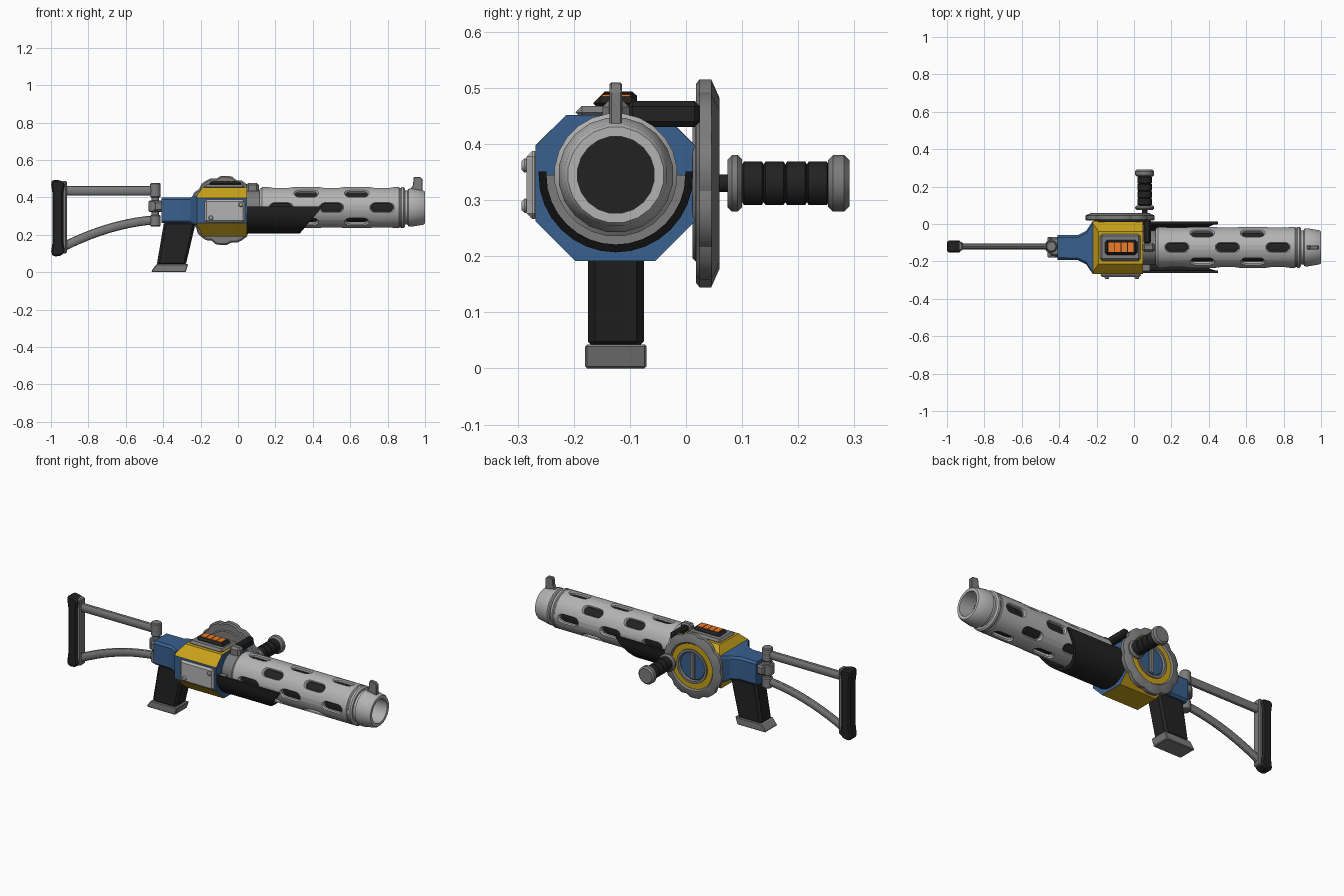
import bpy, bmesh
from math import sin, cos, pi, hypot
from mathutils import Vector

if "Cube" in bpy.data.objects:
    bpy.data.objects.remove(bpy.data.objects["Cube"])

YC, ZC = -0.125, 0.345          # bore axis


def mat(name, r, g, b):
    m = bpy.data.materials.new(name)
    m.diffuse_color = (r, g, b, 1)
    m.use_nodes = True
    m.node_tree.nodes["Principled BSDF"].inputs["Base Color"].default_value = m.diffuse_color
    return m


BLUE = mat("blue", 0.04, 0.115, 0.27)
YELLOW = mat("yellow", 0.58, 0.36, 0.01)
BLACK = mat("black", 0.016, 0.016, 0.016)
ORANGE = mat("orange", 0.87, 0.2, 0.02)
LIGHT = mat("light_grey", 0.45, 0.45, 0.45)
STEEL = mat("steel", 0.2, 0.2, 0.2)


def loft(name, groups, m=STEEL, wrap=False, bevel=0, smooth=True):
    """Skin one or more stacks of closed sections into one object."""
    bm = bmesh.new()
    for secs in groups:
        rings = [[bm.verts.new(p) for p in s] for s in secs]
        n = len(rings[0])
        pairs = list(zip(rings, rings[1:])) + ([(rings[-1], rings[0])] if wrap else [])
        for a, b in pairs:
            for i in range(n):
                j = (i + 1) % n
                bm.faces.new((a[i], a[j], b[j], b[i]))
        if not wrap:
            bm.faces.new(rings[0])
            bm.faces.new(rings[-1])
    bmesh.ops.remove_doubles(bm, verts=bm.verts, dist=1e-5)
    bmesh.ops.recalc_face_normals(bm, faces=bm.faces)
    me = bpy.data.meshes.new(name)
    bm.to_mesh(me)
    bm.free()
    ob = bpy.data.objects.new(name, me)
    bpy.context.collection.objects.link(ob)
    me.materials.append(m)
    if bevel:
        b = ob.modifiers.new("bevel", 'BEVEL')
        b.width, b.segments = bevel, 1
    if smooth:
        bpy.context.view_layer.objects.active = ob
        bpy.ops.object.select_all(action='DESELECT')
        ob.select_set(True)
        bpy.ops.object.shade_smooth_by_angle(angle=0.56)
    return ob


def prism(name, pts, axis, a, b, m=STEEL, bevel=0):
    f = {'x': lambda p, t: (t, p[0], p[1]), 'y': lambda p, t: (p[0], t, p[1]),
         'z': lambda p, t: (p[0], p[1], t)}[axis]
    return loft(name, [[[f(p, t) for p in pts] for t in (a, b)]], m, bevel=bevel, smooth=False)


def box(name, x0, x1, y0, y1, z0, z1, m=STEEL, bevel=0.006):
    return prism(name, [(x0, y0), (x1, y0), (x1, y1), (x0, y1)], 'z', z0, z1, m, bevel)


def lathe(name, prof, axis, c, m=STEEL, n=20, teeth=None):
    """Revolve a closed (distance, radius) profile; teeth(i) shrinks outer radii."""
    secs = []
    for i in range(n):
        t = 2 * pi * (i + 0.5) / n
        s = []
        for d, r in prof:
            if teeth and r > 0.145:
                r -= teeth(i)
            u, v = r * cos(t), r * sin(t)
            off = {'x': (d, u, v), 'y': (u, d, v), 'z': (u, v, d)}[axis]
            s.append(Vector(c) + Vector(off))
        secs.append(s)
    return loft(name, [secs], m, wrap=True)


def rod(name, r, a, b, axis, c, m=STEEL, n=20, ch=0.005):
    return lathe(name, [(a, 0), (a, r - ch), (a + ch, r), (b - ch, r), (b, r - ch), (b, 0)], axis, c, m, n)


# Receiver: octagonal loft flaring from the narrow rear neck
def octo(x, hy, z0, z1, c0, c1):
    y0, y1 = YC - 0.001 - hy, YC - 0.001 + hy
    return [(x, y0 + c0, z0), (x, y1 - c0, z0), (x, y1, z0 + c0), (x, y1, z1 - c1),
            (x, y1 - c1, z1), (x, y0 + c1, z1), (x, y0, z1 - c1), (x, y0, z0 + c0)]


rec = loft("receiver", [[octo(-0.41, 0.066, 0.262, 0.40, 0.012, 0.012),
                         octo(-0.30, 0.067, 0.262, 0.40, 0.012, 0.012),
                         octo(-0.255, 0.09, 0.262, 0.40, 0.012, 0.012),
                         octo(-0.22, 0.142, 0.25, 0.41, 0.012, 0.012),
                         octo(-0.19, 0.142, 0.192, 0.452, 0.07, 0.055),
                         octo(0.047, 0.142, 0.192, 0.452, 0.07, 0.055)]], BLUE, smooth=False)
rec.data.materials.append(YELLOW)
for f in rec.data.polygons:
    if abs(f.normal.z) > 0.3 and f.center.x > -0.22:
        f.material_index = 1

# Side plate with bolts
box("side_plate", -0.178, 0.037, -0.284, -0.26, 0.266, 0.388, LIGHT, 0.01)
for i, (x, z) in enumerate([(-0.145, 0.29), (0.015, 0.362)]):
    rod(f"plate_bolt_{i}", 0.013, -0.293, -0.28, 'y', (x, 0, z), LIGHT, 12)

# Top display: frame, hood, orange bars
box("display_frame", -0.182, 0.035, -0.197, -0.053, 0.445, 0.468, STEEL, 0.014)
box("display_hood", -0.155, 0.018, -0.165, -0.085, 0.46, 0.485, BLACK, 0.012)
for i in range(4):
    x = -0.135 + i * 0.034
    box(f"display_bar_{i}", x, x + 0.03, -0.15, -0.1, 0.48, 0.488, ORANGE, 0)

# Barrel jacket with staggered slots cut through it
jacket = lathe("barrel_jacket", [(0.115, 0.09), (0.115, 0.1), (0.128, 0.11), (0.86, 0.11), (0.864, 0.107),
                                 (0.87, 0.107), (0.874, 0.11), (0.885, 0.11), (0.893, 0.102), (0.893, 0.09)],
               'x', (0, YC, ZC), LIGHT, 24)


def slot(x, ang):
    secs = []
    for d, half, w in [(0.085, 0.059, 0.022), (0.1, 0.059, 0.022), (0.111, 0.068, 0.031), (0.13, 0.068, 0.031)]:
        s = []
        for k in range(12):
            t = -pi / 2 + pi * (k if k < 6 else k - 1) / 5
            px = x + (half - w) * (1 if k < 6 else -1) + w * cos(t)
            q = w * sin(t)
            s.append((px, YC + d * cos(ang) - q * sin(ang), ZC + d * sin(ang) + q * cos(ang)))
        secs.append(s)
    return secs


slots = [slot(x, pi / 2 * k) for x in (0.23, 0.5, 0.77) for k in range(4)]
slots += [slot(x, pi / 2 * k + pi / 4) for x in (0.365, 0.635) for k in range(4)]
cutter = loft("slot_cutter", slots, smooth=False)
cutter.hide_render = True
bo = jacket.modifiers.new("slots", 'BOOLEAN')
bo.object, bo.solver = cutter, 'EXACT'
bpy.context.view_layer.objects.active = jacket
jacket.select_set(True)
while jacket.modifiers[0] != bo:
    bpy.ops.object.modifier_move_up(modifier=bo.name)
bpy.ops.object.modifier_apply(modifier=bo.name)
bpy.data.objects.remove(cutter)

# Inner barrel, collar, muzzle
lathe("inner_barrel", [(0.06, 0), (0.06, 0.088), (0.91, 0.088), (0.91, 0.069), (0.3, 0.069), (0.3, 0)],
      'x', (0, YC, ZC), BLACK)
rod("barrel_collar", 0.092, 0.04, 0.125, 'x', (0, YC, ZC), STEEL)
lathe("muzzle", [(0.89, 0.07), (0.89, 0.092), (0.906, 0.092), (0.911, 0.102), (0.928, 0.103), (0.992, 0.092),
                 (1.0, 0.086), (1.0, 0.069)], 'x', (0, YC, ZC), LIGHT, 20)
prism("front_sight", [(0.915, 0.43), (0.985, 0.425), (0.988, 0.495), (0.975, 0.508), (0.94, 0.51), (0.935, 0.465)],
      'y', YC - 0.011, YC + 0.011, STEEL, 0.003)
box("barrel_clamp", 0.045, 0.112, YC - 0.024, YC + 0.024, 0.41, 0.478, STEEL, 0.012)
box("side_arm", 0.05, 0.09, YC + 0.02, 0.025, 0.43, 0.477, BLACK, 0.01)

# Lower hand guard: half tube with a slanted front edge
guard = []
for i in range(17):
    t = pi + pi * i / 16
    s = []
    for r, front in [(0.138, 0), (0.138, 1), (0.124, 1), (0.124, 0)]:
        z = ZC + r * sin(t)
        s.append((0.33 + (z - 0.207) * 0.86 if front else 0.045, YC + r * cos(t), z))
    guard.append(s)
guard[0] = [(x, y, z + 0.006) for x, y, z in guard[0]]
guard[-1] = [(x, y, z + 0.006) for x, y, z in guard[-1]]
loft("hand_guard", [guard], BLACK)
prism("guard_mount", [(YC + 0.126 * cos(pi + pi * i / 12), ZC + 0.126 * sin(pi + pi * i / 12)) for i in range(13)],
      'x', 0.045, 0.085, STEEL)

# Side drum: toothed ring, yellow band, blue hub with a bar
D = (-0.075, 0, 0.33)
lathe("drum_ring", [(0.018, 0.13), (0.018, 0.178), (0.024, 0.186), (0.045, 0.186), (0.06, 0.152), (0.06, 0.138), (0.05, 0.13)],
      'y', D, STEEL, 40, lambda i: 0.0 if i % 4 < 3 else 0.011)
rod("drum_back", 0.14, 0.012, 0.035, 'y', D, STEEL, 32)
lathe("drum_band", [(0.03, 0.098), (0.03, 0.136), (0.05, 0.136), (0.05, 0.098)], 'y', D, YELLOW, 32)
lathe("drum_hub_ring", [(0.03, 0.08), (0.03, 0.1), (0.056, 0.098), (0.056, 0.084), (0.05, 0.08)], 'y', D, STEEL, 32)
rod("drum_hub", 0.082, 0.03, 0.046, 'y', D, BLUE, 32)
box("drum_bar", -0.09, -0.06, 0.04, 0.056, 0.255, 0.405, STEEL, 0.005)

# Side handle
H = (0.057, 0, 0.33)
rod("handle_stem", 0.016, 0.045, 0.08, 'y', H, BLACK, 12)
rod("handle_flange", 0.051, 0.074, 0.1, 'y', H, STEEL, 20, 0.008)
prof = [(0.095, 0)]
for i in range(4):
    a = 0.1 + i * 0.0385
    prof += [(a, 0.034), (a + 0.003, 0.039), (a + 0.0355, 0.039), (a + 0.0385, 0.034)]
lathe("handle_grip", prof + [(0.256, 0)], 'y', H, BLACK, 20)
rod("handle_cap", 0.051, 0.253, 0.291, 'y', H, STEEL, 20, 0.009)

# Pistol grip and base
prism("pistol_grip", [(-0.395, 0.27), (-0.225, 0.27), (-0.28, 0.035), (-0.435, 0.035)], 'y', YC - 0.05, YC + 0.05, BLACK, 0.013)
prism("grip_base", [(-0.435, 0.043), (-0.266, 0.043), (-0.28, 0), (-0.462, 0), (-0.462, 0.008)],
      'y', YC - 0.055, YC + 0.055, STEEL, 0.006)

# Stock hinge
P = (-0.442, YC + 0.005, 0)
rod("hinge_post", 0.02, 0.25, 0.47, 'z', P)
rod("hinge_top", 0.029, 0.4, 0.476, 'z', P)
rod("hinge_bottom", 0.029, 0.245, 0.305, 'z', P)
rod("hinge_knuckle", 0.036, 0.322, 0.382, 'z', P)
box("hinge_block", -0.45, -0.4, YC - 0.045, YC + 0.055, 0.325, 0.38, STEEL, 0.01)


# Stock struts: flattened tubes swept along a path
def strut(name, path, hy, hz):
    secs = []
    for i, (x, z) in enumerate(path):
        (ax, az), (bx, bz) = path[max(i - 1, 0)], path[min(i + 1, len(path) - 1)]
        k = hypot(bx - ax, bz - az)
        nx, nz = -(bz - az) / k, (bx - ax) / k
        secs.append([(x + nx * hz * sin(t), YC + 0.005 + hy * cos(t), z + nz * hz * sin(t))
                     for t in [2 * pi * j / 12 for j in range(12)]])
    loft(name, [secs], STEEL)


strut("upper_strut", [(-0.44, 0.435), (-0.94, 0.435)], 0.016, 0.026)
strut("lower_strut", [(-0.445 - 0.49 * u, 0.28 - 0.04 * u - 0.105 * u * u) for u in [i / 10 for i in range(11)]], 0.016, 0.024)

# Butt plate and pad
box("butt_plate", -0.94, -0.915, YC - 0.018, YC + 0.028, 0.1, 0.488, STEEL, 0.006)
prism("butt_pad", [(-0.99, 0.495), (-0.945, 0.49), (-0.925, 0.475), (-0.935, 0.42), (-0.935, 0.16), (-0.925, 0.11),
                   (-0.945, 0.088), (-0.985, 0.083), (-1.0, 0.1), (-0.992, 0.16), (-0.992, 0.42), (-1.0, 0.48)],
      'y', YC - 0.028, YC + 0.038, BLACK, 0.009)
